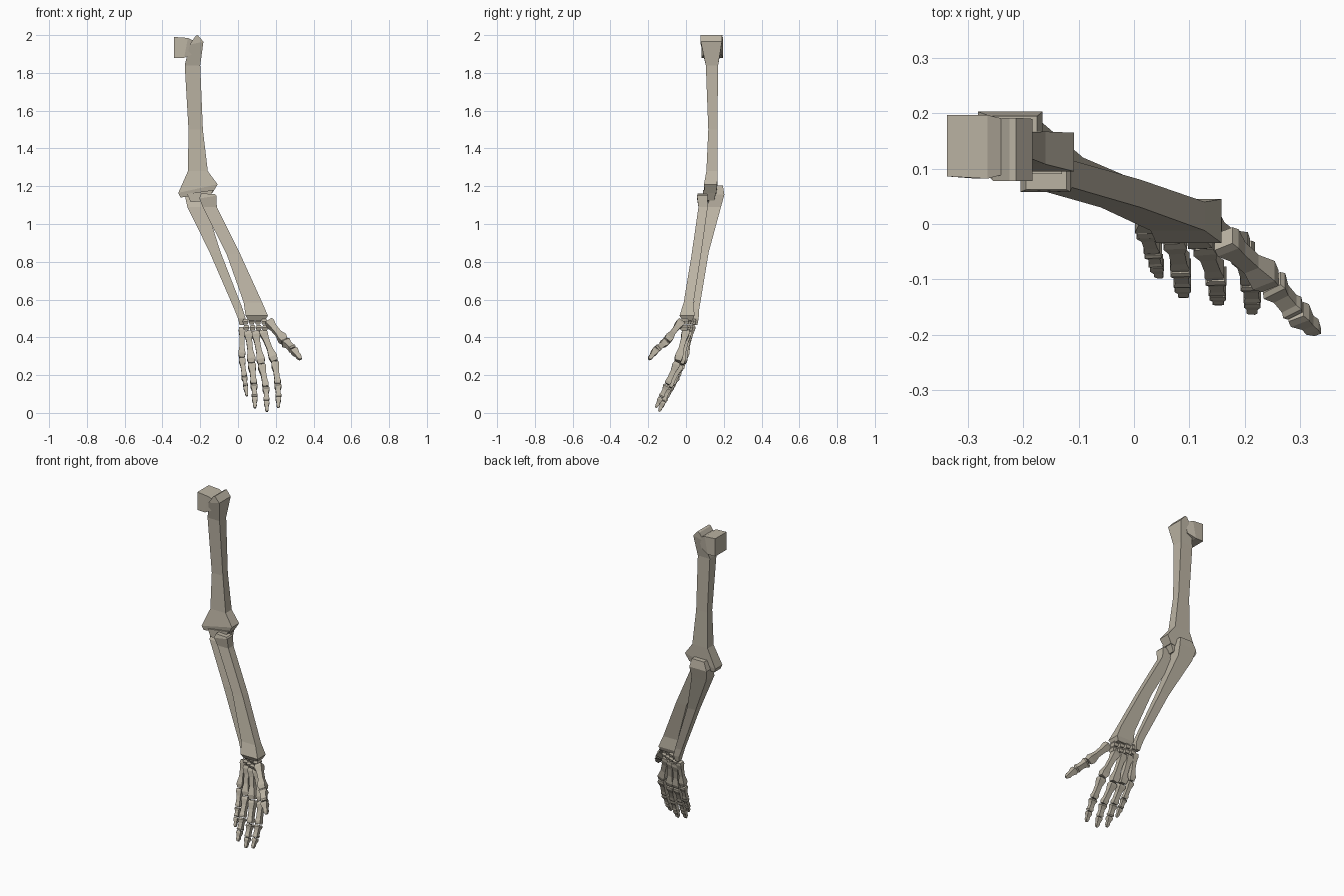
import bpy, bmesh
from mathutils import Vector, Matrix

bone = bpy.data.materials.new("bone ivory")
bone.diffuse_color = (0.50, 0.455, 0.37, 1)


def loft(name, rings):
    """Skin a stack of four-cornered rings into a closed flat-shaded bone."""
    bm = bmesh.new()
    loops = [[bm.verts.new(p) for p in ring] for ring in rings]
    for a, b in zip(loops, loops[1:]):
        for i in range(4):
            j = (i + 1) % 4
            bm.faces.new((a[i], a[j], b[j], b[i]))
    bm.faces.new(loops[0][::-1])
    bm.faces.new(loops[-1])
    bmesh.ops.recalc_face_normals(bm, faces=bm.faces)
    me = bpy.data.meshes.new(name)
    bm.to_mesh(me)
    bm.free()
    me.materials.append(bone)
    ob = bpy.data.objects.new(name, me)
    bpy.context.collection.objects.link(ob)
    return ob


def level(x0, x1, y0, y1, zl, zr=None):
    """Near-horizontal ring, with left and right heights."""
    zr = zl if zr is None else zr
    return [(x0, y0, zl), (x1, y0, zr), (x1, y1, zr), (x0, y1, zl)]


def upright(x, y0, y1, z0, z1, lean=0):
    """Ring facing along x."""
    return [(x, y0, z0), (x, y1, z0), (x + lean, y1, z1), (x + lean, y0, z1)]


def small_bone(name, a, b, profile, width, depth):
    """Waisted square bone from a to b; profile holds (t, scale)."""
    a, b = Vector(a), Vector(b)
    d = (b - a).normalized()
    side = Vector((1, 0, 0)) - d * d.x
    side.normalize()
    up = d.cross(side)
    rings = []
    for t, s in profile:
        c = a.lerp(b, t)
        u, v = side * width * s / 2, up * depth * s / 2
        rings.append([c - u - v, c + u - v, c + u + v, c - u + v])
    loft(name, rings)


# Upper arm bone: shaft with flared elbow end, and squared shoulder head
loft("humerus", [
    level(-.305, -.135, .10, .16, 1.14, 1.165),
    level(-.316, -.108, .095, .165, 1.165, 1.21),
    level(-.265, -.16, .108, .167, 1.28),
    level(-.262, -.186, .118, .166, 1.50),
    level(-.282, -.20, .105, .17, 1.84),
    level(-.255, -.183, .078, .19, 1.95, 1.965),
    level(-.225, -.213, .078, .192, 1.995, 2.0)])
loft("humerus_head", [
    upright(-.338, .086, .197, 1.88, 1.99),
    upright(-.285, .082, .197, 1.88, 1.985, .02),
    upright(-.235, .095, .185, 1.90, 1.96, .02)])
loft("humerus_condyle", [
    level(-.25, -.16, .09, .15, 1.115, 1.125),
    level(-.27, -.13, .09, .16, 1.16, 1.18)])

# Forearm bones
loft("radius", [
    level(-.195, -.122, .062, .112, 1.162, 1.158),
    level(-.205, -.115, .058, .115, 1.135, 1.15),
    level(-.187, -.112, .066, .115, 1.09),
    level(-.06, .012, .030, .08, .84),
    level(.03, .128, -.012, .04, .585),
    level(.04, .158, -.034, .045, .515),
    level(.055, .145, -.02, .035, .49)])
loft("ulna", [
    level(-.26, -.175, .155, .195, 1.205, 1.205),
    level(-.282, -.165, .14, .203, 1.155),
    level(-.268, -.168, .105, .185, 1.09),
    level(-.15, -.092, .07, .12, .85),
    level(-.02, .025, .037, .07, .55),
    level(.0, .04, .028, .067, .50),
    level(.008, .032, .035, .06, .465)])

# Wrist: two rows of four blocks
for row, (zc, n) in enumerate([(.482, 4), (.45, 4)]):
    for i in range(n):
        x = .04 + i * .033 + row * .004
        y = .032 - i * .013 - row * .003
        h = .014
        loft(f"carpal_{row}_{i}", [
            level(x - .011, x + .011, y - .017, y + .017, zc - h),
            level(x - .016, x + .016, y - .024, y + .022, zc, zc + .004),
            level(x - .011, x + .011, y - .017, y + .017, zc + h)])

META = [(0, .85), (.1, 1), (.3, .72), (.6, .68), (.86, 1.05), (1, .8)]
PHAL = [(0, .9), (.12, 1.1), (.4, .75), (.75, .75), (.88, .92), (1, .75)]
TIP = [(0, .85), (.18, 1), (.55, .62), (.75, .68), (1, .35)]

# Hand joints from wrist to fingertip
digits = {
    "little": [(.022, .032, .455), (.02, -.005, .29), (.034, -.045, .19), (.040, -.07, .14), (.047, -.095, .088)],
    "ring": [(.053, .022, .435), (.073, -.02, .26), (.084, -.075, .15), (.088, -.105, .083), (.090, -.13, .025)],
    "middle": [(.090, .012, .435), (.125, -.03, .255), (.148, -.09, .135), (.151, -.12, .063), (.153, -.143, .006)],
    "index": [(.128, .002, .44), (.195, -.045, .27), (.211, -.10, .15), (.214, -.133, .082), (.213, -.16, .026)],
    "thumb": [(.160, -.025, .485), (.248, -.105, .378), (.292, -.158, .335), (.333, -.196, .283)],
}
for name, pts in digits.items():
    last = len(pts) - 2
    w = .043 if name != "little" else .036
    for k, (a, b) in enumerate(zip(pts, pts[1:])):
        a, b = Vector(a), Vector(b)
        gap = (b - a) * .02
        prof = TIP if k == last else META if k == 0 else PHAL
        part = "metacarpal" if k == 0 else f"phalanx_{k}"
        scale = 1 - .1 * k if name != "thumb" else 1.05 - .08 * k
        small_bone(f"{name}_{part}", a + gap, b - gap, prof, w * scale, w * scale * .95)
